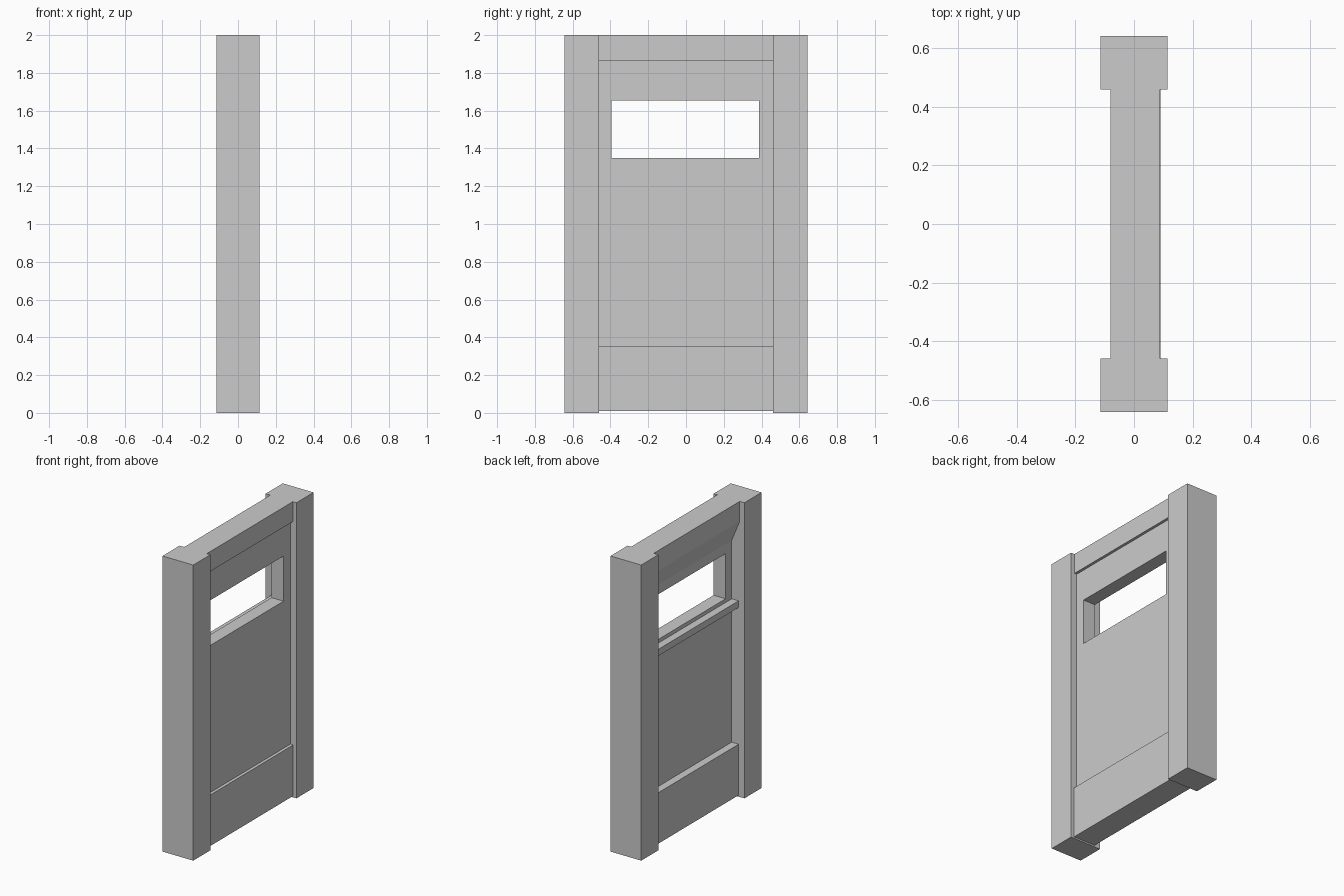
import bpy, bmesh

if "Cube" in bpy.data.objects:
    bpy.data.objects.remove(bpy.data.objects["Cube"])

POST_IN = 0.46   # inner face of the posts


def finish(name, bm):
    bmesh.ops.recalc_face_normals(bm, faces=bm.faces)
    mesh = bpy.data.meshes.new(name)
    bm.to_mesh(mesh)
    bm.free()
    obj = bpy.data.objects.new(name, mesh)
    bpy.context.collection.objects.link(obj)
    return obj


def extrude_face(bm, faces, vec):
    res = bmesh.ops.extrude_face_region(bm, geom=faces, use_keep_orig=True)
    verts = [g for g in res["geom"] if isinstance(g, bmesh.types.BMVert)]
    bmesh.ops.translate(bm, verts=verts, vec=vec)


def rail(name, profile, y0=-POST_IN, y1=POST_IN):
    """Extrude an (x, z) profile along y."""
    bm = bmesh.new()
    face = bm.faces.new([bm.verts.new((x, y0, z)) for x, z in profile])
    extrude_face(bm, [face], (0, y1 - y0, 0))
    return finish(name, bm)


def rect(x0, x1, z0, z1):
    return [(x0, z0), (x1, z0), (x1, z1), (x0, z1)]


def framed_panel(name, x0, x1, outer, hole):
    """Panel with a rectangular hole; rectangles are (y0, y1, z0, z1)."""
    bm = bmesh.new()
    rings = [[bm.verts.new((x0, y, z)) for y, z in rect(*r)] for r in (outer, hole)]
    faces = []
    for i in range(4):
        j = (i + 1) % 4
        faces.append(bm.faces.new((rings[0][i], rings[0][j], rings[1][j], rings[1][i])))
    # Merge the four quads' look by keeping them coplanar
    extrude_face(bm, faces, (x1 - x0, 0, 0))
    return finish(name, bm)


# Side posts
for side, y0, y1 in (("front", -0.643, -POST_IN), ("back", POST_IN, 0.643)):
    rail(side + "_post", rect(-0.115, 0.115, 0, 2), y0, y1)

# Main panel with the window opening
framed_panel("window_panel", -0.02, 0.07,
             (-POST_IN, POST_IN, 0.355, 1.865), (-0.395, 0.387, 1.35, 1.655))

# Top rail, stepped on the right and square on the left
rail("top_rail", rect(-0.08, 0.088, 1.865, 2))

# Sloped underside of the top rail on the left
rail("sloped_soffit", [(-0.08, 1.865), (-0.02, 1.72), (-0.02, 1.865)])

# Window ledge on the left
rail("window_ledge", rect(-0.072, -0.02, 1.28, 1.325))

# Bottom kick rail, proud on both sides
rail("bottom_rail", rect(-0.072, 0.091, 0.01, 0.355))
